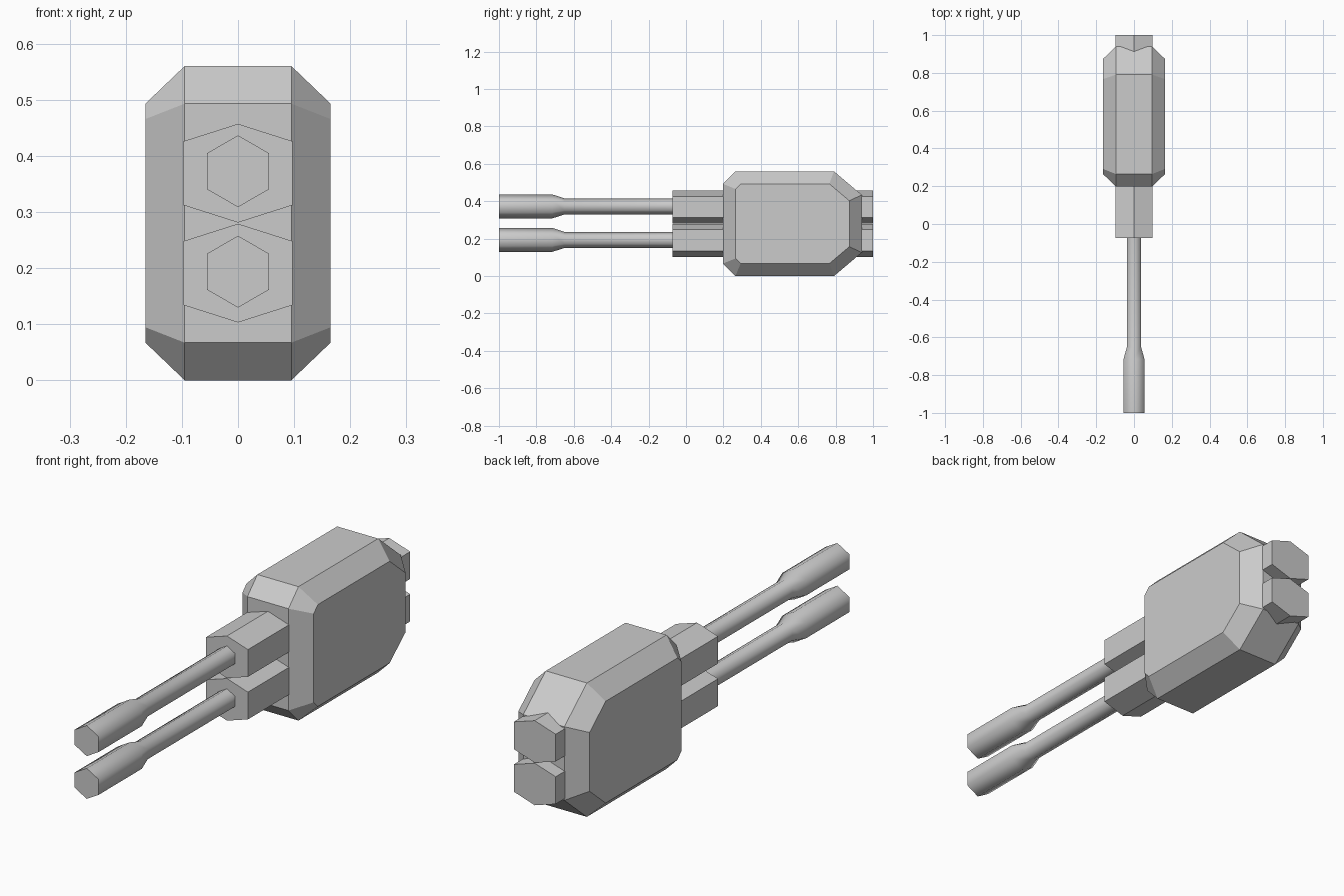
import bpy
import bmesh
import math

cube = bpy.data.objects.get("Cube")
if cube:
    bpy.data.objects.remove(cube, do_unlink=True)

# Single grey metal
metal = bpy.data.materials.new("grey_metal")
metal.use_nodes = True
GREY = (0.6, 0.6, 0.6, 1.0)
metal.diffuse_color = GREY
metal.node_tree.nodes["Principled BSDF"].inputs["Base Color"].default_value = GREY


def loft(name, rings, smooth=False):
    """Skin a closed solid through rings of equal point count."""
    bm = bmesh.new()
    loops = [[bm.verts.new(p) for p in ring] for ring in rings]
    n = len(loops[0])
    for a, b in zip(loops, loops[1:]):
        for i in range(n):
            j = (i + 1) % n
            bm.faces.new((a[i], a[j], b[j], b[i]))
    bm.faces.new(loops[0])
    bm.faces.new(loops[-1])
    bmesh.ops.recalc_face_normals(bm, faces=bm.faces)
    mesh = bpy.data.meshes.new(name)
    bm.to_mesh(mesh)
    bm.free()
    mesh.materials.append(metal)
    obj = bpy.data.objects.new(name, mesh)
    bpy.context.collection.objects.link(obj)
    if smooth:
        bpy.ops.object.select_all(action='DESELECT')
        obj.select_set(True)
        bpy.context.view_layer.objects.active = obj
        bpy.ops.object.shade_smooth_by_angle(angle=math.radians(65))
    return obj


def inset(points, d):
    """Move each edge of a counter-clockwise polygon inward by d."""
    lines = []
    for (x0, y0), (x1, y1) in zip(points, points[1:] + points[:1]):
        length = math.hypot(x1 - x0, y1 - y0)
        nx, ny = (y1 - y0) / length, (x0 - x1) / length
        lines.append((nx, ny, nx * x0 + ny * y0 - d))
    result = []
    for k in range(len(lines)):
        a, b, c = lines[k - 1]
        e, f, g = lines[k]
        det = a * f - b * e
        result.append(((c * f - b * g) / det, (a * g - c * e) / det))
    return result


# Housing: side profile (y, z) with both flanks chamfered inward
H = 0.56
lower = [(0.198, 0.067), (0.264, 0.0), (0.791, 0.0), (0.94, 0.126)]
outer = lower + [(y, H - z) for y, z in reversed(lower)]
inner = inset(outer, 0.067)
loft("housing", [[(x, y, z) for y, z in prof] for x, prof in
                 ((-0.165, inner), (-0.095, outer), (0.095, outer), (0.165, inner))])


def hexagon(y, r, z):
    return [(r * math.sin(k * math.pi / 3), y, z + r * math.cos(k * math.pi / 3))
            for k in range(6)]


# Twin squashed hexagonal blocks through the housing, each carrying a barrel
for label, zb, zr in (("upper", 0.369, 0.3725), ("lower", 0.191, 0.1935)):
    section = [(0, 0.088), (0.097, 0.057), (0.097, -0.057),
               (0, -0.088), (-0.097, -0.057), (-0.097, 0.057)]
    loft(label + "_barrel_block",
         [[(x, y, zb + z) for x, z in section] for y in (-0.073, 1.0)])
    loft(label + "_barrel",
         [hexagon(y, r, zr) for y, r in
          ((-1.0, 0.064), (-0.715, 0.064), (-0.65, 0.043), (-0.05, 0.043))], smooth=True)
